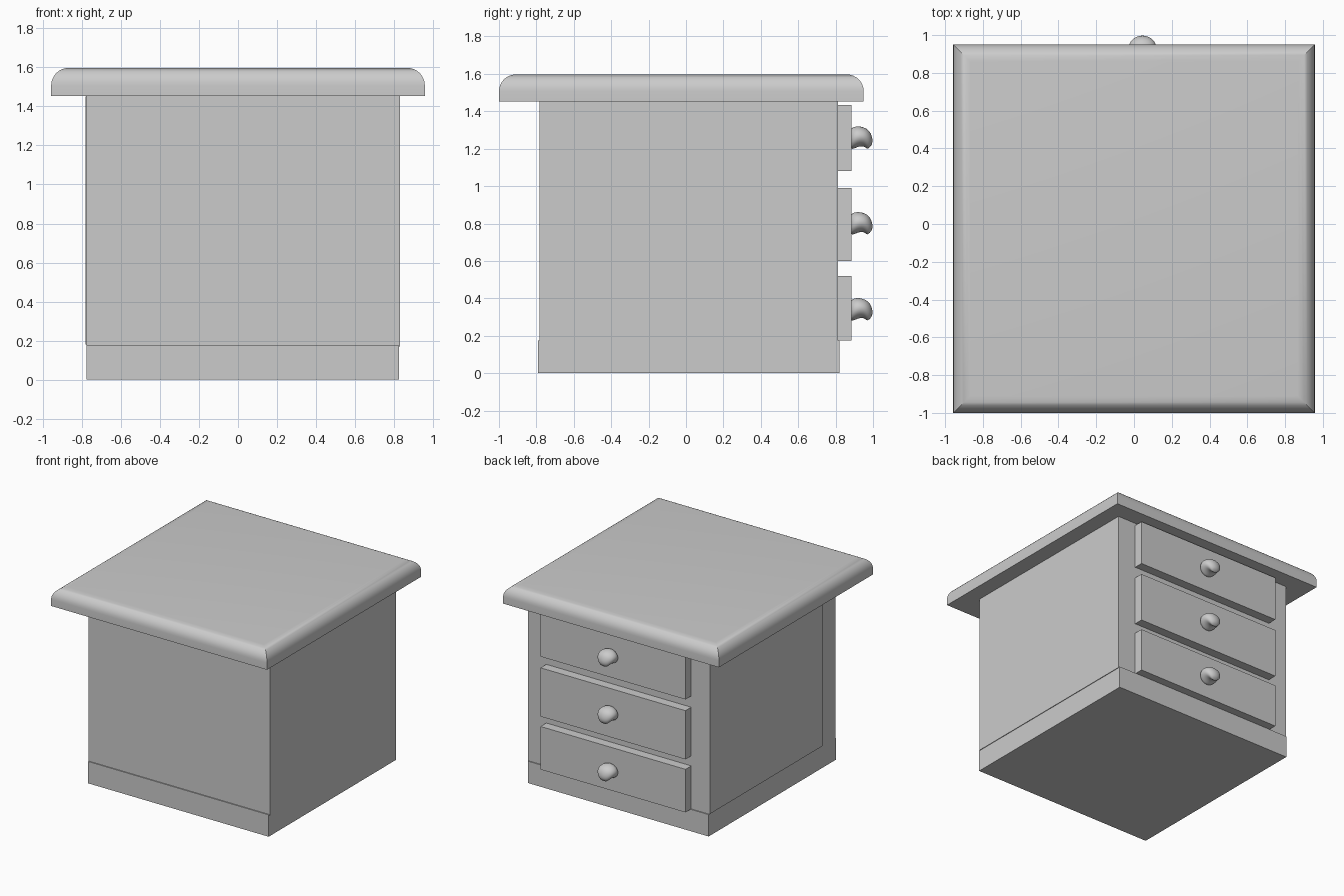
import bpy, bmesh, math
from mathutils import Vector

if "Cube" in bpy.data.objects:
    bpy.data.objects.remove(bpy.data.objects["Cube"])


def finish(name, bm):
    bmesh.ops.recalc_face_normals(bm, faces=bm.faces)
    mesh = bpy.data.meshes.new(name)
    bm.to_mesh(mesh)
    bm.free()
    obj = bpy.data.objects.new(name, mesh)
    bpy.context.collection.objects.link(obj)
    return obj


def smooth(obj, angle):
    bpy.ops.object.select_all(action='DESELECT')
    obj.select_set(True)
    bpy.context.view_layer.objects.active = obj
    bpy.ops.object.shade_smooth_by_angle(angle=math.radians(angle))


def box(name, lo, hi, round_top=0):
    bm = bmesh.new()
    bmesh.ops.create_cube(bm, size=1)
    lo, hi = Vector(lo), Vector(hi)
    for v in bm.verts:
        v.co = Vector([lo[i] + (hi[i] - lo[i]) * (v.co[i] + 0.5) for i in range(3)])
    if round_top:
        edges = [e for e in bm.edges if all(abs(v.co.z - hi.z) < 1e-5 for v in e.verts)]
        bmesh.ops.bevel(bm, geom=edges, offset=round_top, segments=8,
                        profile=0.5, affect='EDGES')
    return finish(name, bm)


# Knob sections: upper y, z, lower y, z (z relative to knob centre), half width
SECTIONS = [
    (.875, .055, .875, -.06, .058), (.90, .066, .90, -.053, .074),
    (.925, .069, .92, -.044, .078), (.96, .060, .94, -.040, .073),
    (.985, .040, .954, -.044, .062), (1.0, .0, .963, -.05, .044),
    (.995, -.035, .97, -.056, .022),
]


def knob(name, x, z, n=16):
    bm = bmesh.new()
    rings = []
    for uy, uz, ly, lz, w in SECTIONS:
        up, low = Vector((x, uy, z + uz)), Vector((x, ly, z + lz))
        mid, half = (up + low) / 2, (up - low) / 2
        ring = []
        for i in range(n):
            a = 2 * math.pi * i / n
            ring.append(bm.verts.new(mid + half * math.cos(a) + Vector((w * math.sin(a), 0, 0))))
        rings.append(ring)
    for a, b in zip(rings, rings[1:]):
        for i in range(n):
            j = (i + 1) % n
            bm.faces.new((a[i], a[j], b[j], b[i]))
    bm.faces.new(rings[0])
    bm.faces.new(rings[-1])
    obj = finish(name, bm)
    smooth(obj, 80)
    obj.modifiers.new("subdivision", 'SUBSURF').levels = 2
    obj.modifiers["subdivision"].render_levels = 2


# Cabinet: plinth, body and the thin panel on the left side
box("plinth", (-.775, -.79, 0), (.825, .82, .175))
box("cabinet_body", (-.776, -.782, .17), (.83, .812, 1.455))
box("left_side_panel", (-.782, -.61, .18), (-.77, .811, 1.45))

# Overhanging top with rounded upper edges
top = box("table_top", (-.957, -1, 1.453), (.957, .95, 1.597), round_top=.09)
smooth(top, 30)

# Drawers with knobs on the back side
for i, (z0, z1, zk) in enumerate([(.175, .52, .335), (.60, .99, .795), (1.08, 1.435, 1.253)]):
    box(f"drawer_front_{i + 1}", (-.615, .80, z0), (.67, .885, z1))
    knob(f"drawer_knob_{i + 1}", .045, zk)
